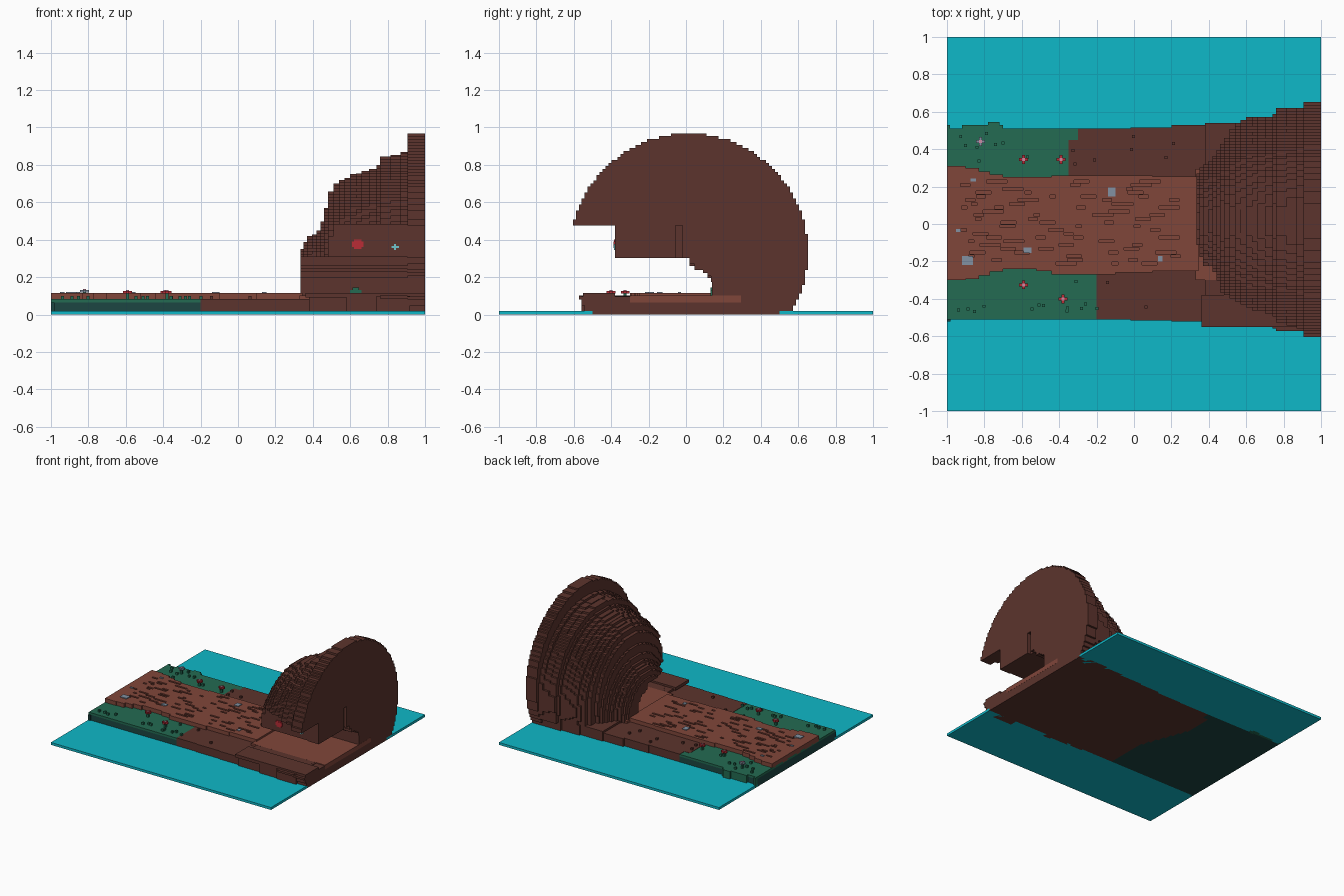
import bpy, bmesh, math, random

if "Cube" in bpy.data.objects:
    bpy.data.objects.remove(bpy.data.objects["Cube"], do_unlink=True)
random.seed(4)
V = 0.0159  # size of one building block


def material(name, rgb):
    lin = [((c / 255 + 0.055) / 1.055) ** 2.4 if c > 10 else c / 255 / 12.92 for c in rgb]
    m = bpy.data.materials.new(name)
    m.use_nodes = True
    m.diffuse_color = (*lin, 1)
    m.node_tree.nodes["Principled BSDF"].inputs["Base Color"].default_value = (*lin, 1)
    return m


WATER = material("water_teal", (15, 184, 200))
SHELL = material("dark_brown", (92, 52, 45))
PATH = material("path_brown", (128, 70, 58))
GRASS = material("grass_green", (35, 107, 82))
MOSS = material("deep_green", (28, 70, 66))
STONE = material("stone_grey", (130, 145, 162))
RED = material("red", (186, 44, 54))
PINK = material("pale_pink", (205, 140, 165))
ICE = material("light_blue", (110, 195, 205))


def finish(name, bm, mat):
    bmesh.ops.recalc_face_normals(bm, faces=bm.faces[:])
    me = bpy.data.meshes.new(name)
    bm.to_mesh(me)
    bm.free()
    ob = bpy.data.objects.new(name, me)
    bpy.context.collection.objects.link(ob)
    me.materials.append(mat)
    return ob


def boxes(name, mat, items):
    """One object from (x0, x1, y0, y1, z0, z1) blocks."""
    bm = bmesh.new()
    for x0, x1, y0, y1, z0, z1 in items:
        vs = bmesh.ops.create_cube(bm, size=1)["verts"]
        for v in vs:
            v.co = (x1 if v.co.x > 0 else x0, y1 if v.co.y > 0 else y0, z1 if v.co.z > 0 else z0)
    return finish(name, bm, mat)


def cut(ob, items):
    """Carve blocks out of an object."""
    cutter = boxes("cutter", SHELL, items)
    cutter.hide_render = True
    mod = ob.modifiers.new("carve", 'BOOLEAN')
    mod.operation, mod.solver, mod.object = 'DIFFERENCE', 'EXACT', cutter
    bpy.context.view_layer.objects.active = ob
    bpy.ops.object.modifier_apply(modifier=mod.name)
    bpy.data.objects.remove(cutter, do_unlink=True)


def prism(bm, pts, x0, x1):
    """Extrude a (y, z) outline along x."""
    f = bm.faces.new([bm.verts.new((x0, y, z)) for y, z in pts])
    ext = bmesh.ops.extrude_face_region(bm, geom=[f])["geom"]
    for v in ext:
        if isinstance(v, bmesh.types.BMVert):
            v.co.x = x1


# water strips on both sides of the land
boxes("water", WATER, [(-1, 1, 0.5, 1, 0, 0.02), (-1, 1, -1, -0.5, 0, 0.02)])

# land: slabs widening toward the shell, grass at the far end
STEPS = [(-0.02, .515, .515), (.2, .52, .53), (.38, .535, .54), (.58, .55, .555), (.74, .56, .57), (.92, .575, .60)]


def grass_end(y):
    return -0.2 if y < -0.2 else -0.2 - 0.15 * min(1, (y + 0.2) / 0.4) + (0.05 if y > 0.4 else 0)


bands = [(-0.51 + i * 0.06, -0.51 + (i + 1) * 0.06) for i in range(17)]
boxes("grass_base", MOSS, [(-1, grass_end(a), a, b, 0, 0.065) for a, b in bands]
      + [(-1, -.98, -.52, -.5, 0, .065)])
boxes("grass_top", GRASS, [(-1, grass_end(a), a, b, 0.065, 0.082) for a, b in bands]
      + [(-1, -.985, .5, .53, 0, .082), (-.92, -.7, .5, .53, 0, .082), (-.78, -.72, .5, .545, 0, .082)])
land = [(grass_end(a), -0.02, a, b, 0, 0.084) for a, b in bands]
for (x0, lo, hi), nxt in zip(STEPS, STEPS[1:]):
    land.append((x0, nxt[0], -lo, hi, 0, 0.084 if x0 < 0.3 else 0.1))
boxes("land", SHELL, land)
boxes("tunnel_kerb", SHELL, [(.36, 1, -.55, -.38, .09, .115)])

# raised path with a wavy stepped border and shallow cracks
EDGE = [(-1, -.30, .31), (-.9, -.295, .30), (-.83, -.275, .28), (-.77, -.255, .265), (-.7, -.24, .25),
        (-.52, -.25, .25), (-.44, -.27, .26), (-.1, -.26, .26), (.1, -.25, .255), (.345, 0, 0)]
pts = []
for i in range(len(EDGE) - 1):
    pts += [(EDGE[i][0], EDGE[i][1]), (EDGE[i + 1][0], EDGE[i][1])]
for i in reversed(range(len(EDGE) - 1)):
    pts += [(EDGE[i + 1][0], EDGE[i][2]), (EDGE[i][0], EDGE[i][2])]
bm = bmesh.new()
f = bm.faces.new([bm.verts.new((x, y, 0.07)) for x, y in pts])
for g in bmesh.ops.extrude_face_region(bm, geom=[f])["geom"]:
    if isinstance(g, bmesh.types.BMVert):
        g.co.z = 0.115
path = finish("path", bm, PATH)
cracks = []
for row in range(-11, 12):
    x = -0.95 + random.random() * 0.25
    while x < 0.2:
        n = random.choice((0.03, 0.05, 0.08, 0.11))
        y = row * 0.02
        cracks.append((x, x + n, y, y + 0.0155, 0.103, 0.13))
        x += n + 0.12 + random.random() * 0.45
cut(path, cracks)
boxes("tunnel_floor", PATH, [(.33, 1.001, -.3, .295, .065, .101)])


# shell: stepped discs with a tunnel opening on the front side
def opening(z):
    if z < 0.1 or z > 0.475:
        return -9
    if z > 0.3:
        return -0.38
    for top, y in ((.175, .14), (.2, .135), (.225, .115), (.245, .09), (.265, .045)):
        if z < top:
            return y
    return 0.02


def disc(bm, x0, x1, r, zc, z0):
    left, right, z = [], [], z0
    top = zc + r
    while z < top - 0.004:
        z1 = min(z + V, top)
        mid = (z + z1) / 2
        w = math.sqrt(max(r * r - (mid - zc) ** 2, 0.0004))
        w = max(V, round(w / V) * V)
        lo = max(0.015 - w, opening(mid))
        hi = 0.015 + w
        if lo < hi - 0.005:
            left += [(lo, z), (lo, z1)]
            right += [(hi, z), (hi, z1)]
        z = z1
    prism(bm, left + right[::-1], x0, x1)


# (x start, radius, top height)
DISCS = [(.335, .25, .35), (.35, .28, .39), (.37, .31, .42), (.42, .35, .45), (.44, .38, .50),
         (.46, .41, .57), (.48, .44, .66), (.51, .50, .70), (.54, .53, .72), (.60, .55, .75),
         (.66, .555, .77), (.74, .57, .80), (.76, .60, .845), (.87, .61, .87), (.905, .635, .968)]
bm = bmesh.new()
for (x0, r, t), (x1, r2, t2) in zip(DISCS, DISCS[1:]):
    if x1 - x0 > 0.04:  # wide rings get one fine extra step
        xm = (x0 + x1) / 2
        k = 0.3
        disc(bm, x0, xm, r, t - r, 0.085)
        disc(bm, xm, x1, r + k * (r2 - r), t - r + k * (t2 - r2 - t + r), 0.085)
    else:
        disc(bm, x0, x1, r, t - r, 0.085)
finish("shell_body", bm, SHELL)
bm = bmesh.new()
disc(bm, .905, 1, .635, .333, 0.0)
rim = finish("shell_rim", bm, SHELL)
cut(rim, [(.97, 1.1, -.055, -.02, .2, .475)])

# painted spots on the tunnel walls
boxes("red_spot", RED, [(.61, .67, -.387, -.375, .36, .39), (.62, .66, -.386, -.375, .35, .40)])
boxes("blue_spark", ICE, [(.82, .86, -.387, -.375, .355, .367), (.834, .846, -.386, -.375, .345, .377)])
boxes("wall_moss", GRASS, [(.6, .66, .132, .146, .10, .13), (.612, .648, .131, .146, .10, .145)])

# stones on the path: (x, y, half x, half y)
STONES = [(-.89, -.195, .03, .024), (-.57, -.14, .022, .014), (-.86, .235, .014, .008),
          (-.12, .17, .02, .024), (.14, -.185, .013, .015), (-.94, -.035, .013, .007)]
boxes("stones", STONE, [(x - a, x + a, y - b, y + b, .10, .121) for x, y, a, b in STONES])


# flowers: stem, cross of petals and a centre
def flower(x, y, petal, centre, z):
    h = V / 2
    boxes("flower_stem", GRASS, [(x - h, x + h, y - h, y + h, .08, z)])
    boxes("flower_petals", petal, [(x - 3 * h, x + 3 * h, y - h, y + h, z, z + .014),
                                   (x - h, x + h, y - 3 * h, y + 3 * h, z, z + .0141)])
    boxes("flower_centre", centre, [(x - h, x + h, y - h, y + h, z + .01, z + .018)])


for x, y in ((-.59, -.325), (-.38, -.4), (-.59, .345), (-.39, .345)):
    flower(x, y, RED, PINK, .113)
flower(-.82, .44, STONE, PINK, .118)

# small tufts and pebbles scattered along both banks
tufts, pebbles = [], []
for i in range(30):
    side = 1 if i % 2 else -1
    x, y = random.uniform(-.95, .25), side * random.uniform(.31, .48)
    item = (x, x + V, y, y + V, .08, .10)
    (tufts if x < grass_end(y) else pebbles).append(item)
boxes("grass_tufts", GRASS, tufts)
boxes("pebbles", SHELL, pebbles)
